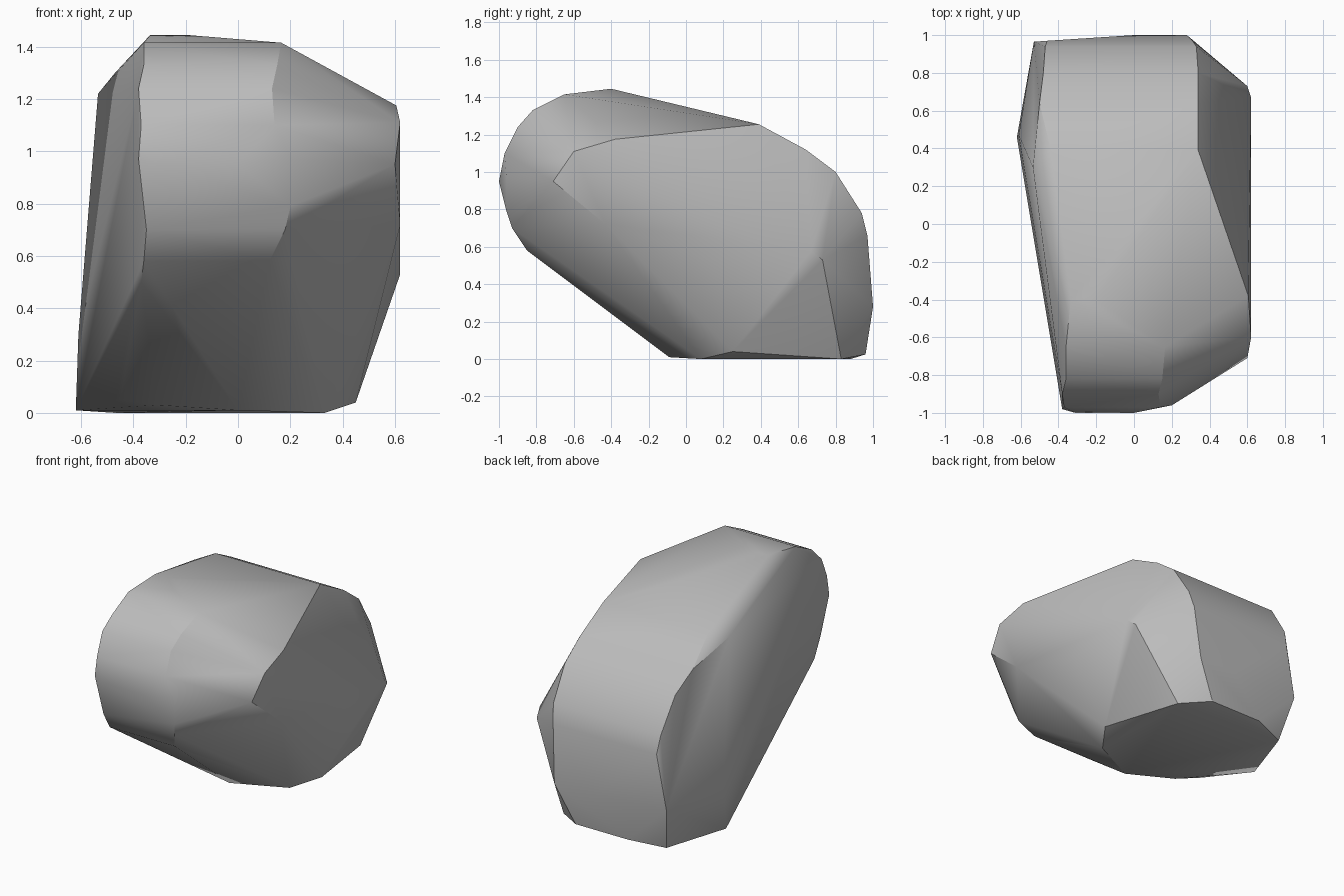
import bpy, bmesh
from math import radians

cube = bpy.data.objects.get("Cube")
if cube:
    bpy.data.objects.remove(cube)


def make_material(name, color):
    mat = bpy.data.materials.new(name)
    mat.use_nodes = True
    mat.diffuse_color = color
    bsdf = mat.node_tree.nodes["Principled BSDF"]
    bsdf.inputs["Base Color"].default_value = color
    bsdf.inputs["Roughness"].default_value = 0.9
    return mat


def chiselled_hull(name, corners, material, sharp_angle):
    """Wrap the corners in a tight faceted skin."""
    bm = bmesh.new()
    for corner in corners:
        bm.verts.new(corner)
    bmesh.ops.convex_hull(bm, input=bm.verts[:], use_existing_faces=False)
    loose = [v for v in bm.verts if not v.link_faces]
    bmesh.ops.delete(bm, geom=loose, context='VERTS')
    bmesh.ops.dissolve_limit(bm, angle_limit=radians(2),
                             verts=bm.verts[:], edges=bm.edges[:])
    bmesh.ops.recalc_face_normals(bm, faces=bm.faces[:])
    mesh = bpy.data.meshes.new(name)
    bm.to_mesh(mesh)
    bm.free()
    obj = bpy.data.objects.new(name, mesh)
    bpy.context.collection.objects.link(obj)
    mesh.materials.append(material)
    bpy.ops.object.select_all(action='DESELECT')
    obj.select_set(True)
    bpy.context.view_layer.objects.active = obj
    bpy.ops.object.shade_smooth_by_angle(angle=radians(sharp_angle))
    return obj


# Rounded band over front, top and back: depth, height, two side limits
band = [
    (-0.73, 0.50, -0.37, 0.14),
    (-0.85, 0.58, -0.36, 0.12),
    (-0.93, 0.70, -0.35, 0.18),
    (-1.00, 0.95, -0.31, 0.00),
    (-0.97, 1.10, -0.37, 0.14),
    (-0.90, 1.24, -0.38, 0.13),
    (-0.82, 1.33, -0.36, 0.15),
    (-0.65, 1.415, -0.36, 0.165),
    (-0.40, 1.445, -0.335, -0.20),
    (0.39, 1.255, -0.44, 0.34),
    (0.64, 1.12, -0.50, 0.34),
    (0.80, 1.00, -0.48, 0.34),
    (0.94, 0.78, -0.47, 0.33),
    (0.97, 0.66, -0.46, 0.31),
    (1.00, 0.28, 0.00, 0.28),
]

# Standing face, slightly uneven at its rim
base = [
    (-0.62, 0.46, 0.01), (-0.45, 0.13, 0.05), (-0.31, 0.04, 0.03),
    (0.00, -0.09, 0.01), (0.33, 0.08, 0.0), (0.45, 0.25, 0.04),
    (0.33, 0.83, 0.0), (0.15, 0.96, 0.025), (-0.24, 0.96, 0.025),
    (-0.47, 0.88, 0.0),
]

# Corners of the two broad flanks
left_flank = [
    (0.20, -0.96, 0.97), (0.20, -0.96, 0.79),
    (0.60, -0.71, 0.95), (0.62, -0.60, 1.11), (0.605, -0.38, 1.175),
    (0.62, -0.43, 0.72), (0.62, 0.14, 0.53),
    (0.62, 0.67, 0.58), (0.60, 0.73, 0.53),
]
right_flank = [
    (-0.38, -0.98, 0.97), (-0.47, 0.00, 1.30), (-0.535, 0.30, 1.22),
    (-0.54, 0.00, 0.28), (-0.61, 0.47, 0.30), (-0.53, 0.965, 0.30),
]

corners = base + left_flank + right_flank
for depth, height, low, high in band:
    corners += [(low, depth, height), (high, depth, height)]

stone = make_material("stone grey", (0.5, 0.5, 0.5, 1.0))
chiselled_hull("boulder", corners, stone, 30)
